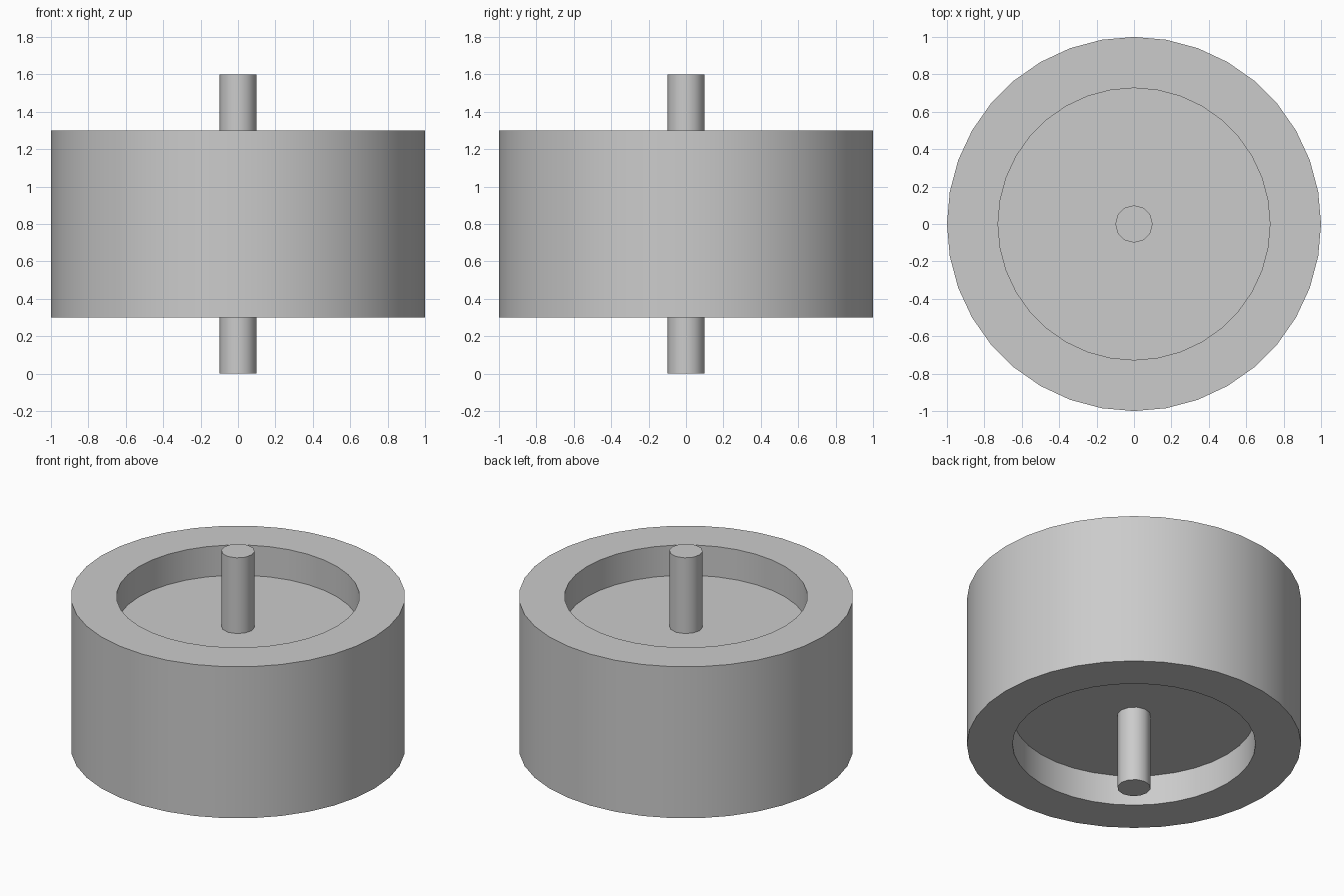
import bpy
import bmesh
import math

cube = bpy.data.objects.get("Cube")
if cube:
    bpy.data.objects.remove(cube, do_unlink=True)

# Single plain grey
grey = bpy.data.materials.new("plain grey")
grey.use_nodes = True
COLOUR = (0.6, 0.6, 0.6, 1.0)
grey.diffuse_color = COLOUR
grey.node_tree.nodes["Principled BSDF"].inputs["Base Color"].default_value = COLOUR


def ring(bm, radius, z, sides):
    angles = (2 * math.pi * i / sides for i in range(sides))
    return [bm.verts.new((radius * math.cos(a), radius * math.sin(a), z)) for a in angles]


def wall(bm, low, high):
    n = len(low)
    for i in range(n):
        j = (i + 1) % n
        bm.faces.new((low[i], low[j], high[j], high[i]))


def finish(bm, name):
    bmesh.ops.recalc_face_normals(bm, faces=bm.faces[:])
    mesh = bpy.data.meshes.new(name)
    bm.to_mesh(mesh)
    bm.free()
    mesh.materials.append(grey)
    obj = bpy.data.objects.new(name, mesh)
    bpy.context.collection.objects.link(obj)
    bpy.ops.object.select_all(action="DESELECT")
    obj.select_set(True)
    bpy.context.view_layer.objects.active = obj
    bpy.ops.object.shade_smooth_by_angle(angle=math.radians(40))


OUTER, INNER, PIN = 1.0, 0.727, 0.1
BOTTOM, TOP, RECESS, HEIGHT = 0.3, 1.3, 0.2, 1.6

# Wheel body: outer wall, flat rims and a round recess on both ends
bm = bmesh.new()
outer = [ring(bm, OUTER, z, 36) for z in (BOTTOM, TOP)]
wall(bm, *outer)
for rim, z, floor_z in ((outer[0], BOTTOM, BOTTOM + RECESS), (outer[1], TOP, TOP - RECESS)):
    lip = ring(bm, INNER, z, 36)
    floor = ring(bm, INNER, floor_z, 36)
    wall(bm, rim, lip)
    wall(bm, lip, floor)
    bm.faces.new(floor)
finish(bm, "wheel_body")

# Axle pins standing in the recesses
for name, low, high in (("lower_axle", 0, BOTTOM + RECESS), ("upper_axle", TOP - RECESS, HEIGHT)):
    bm = bmesh.new()
    base, tip = ring(bm, PIN, low, 12), ring(bm, PIN, high, 12)
    wall(bm, base, tip)
    bm.faces.new(base)
    bm.faces.new(tip)
    finish(bm, name)
